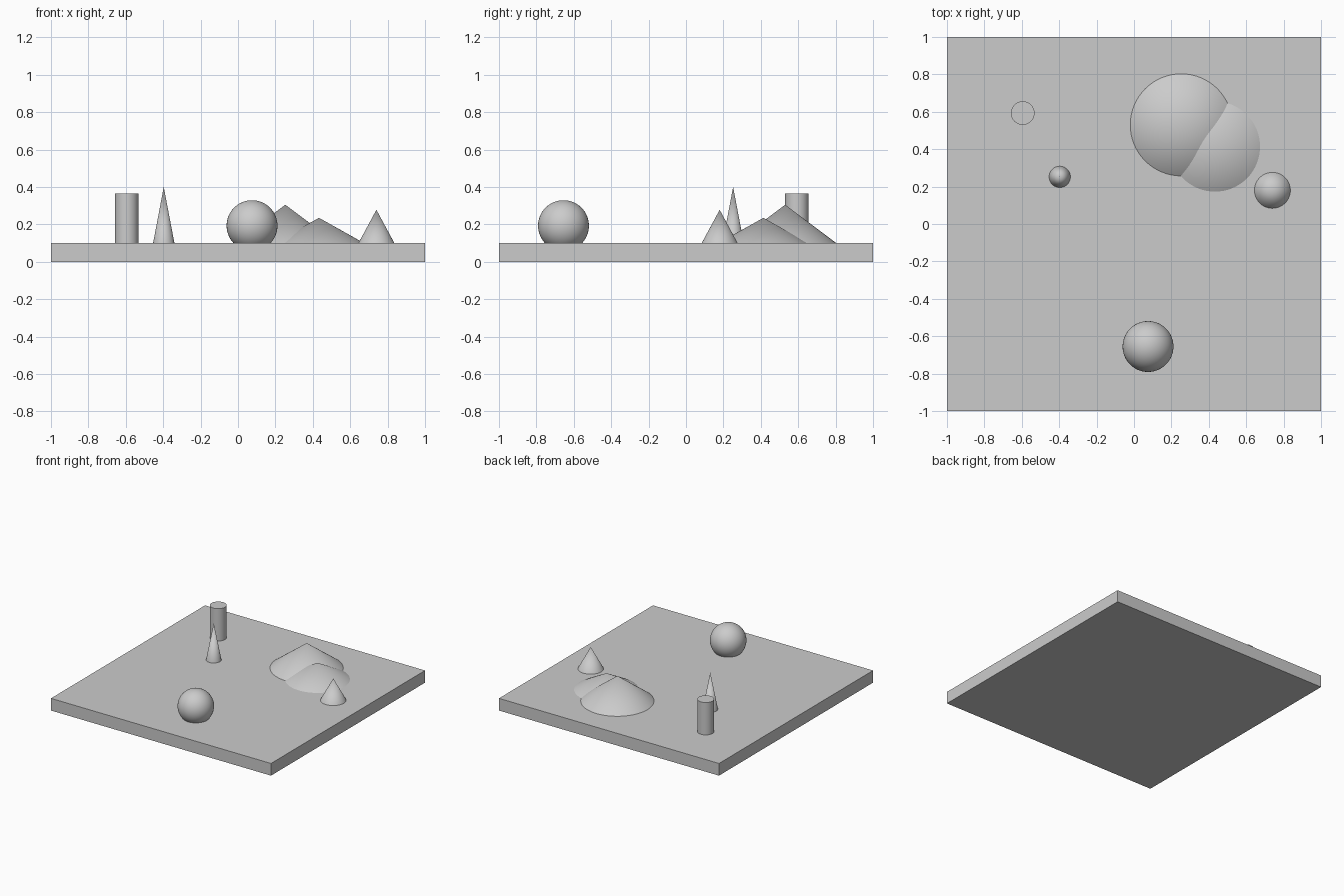
import bpy
import math

cube = bpy.data.objects.get("Cube")
if cube:
    bpy.data.objects.remove(cube, do_unlink=True)

# One plain grey for everything
grey = bpy.data.materials.new("plain_grey")
grey.use_nodes = True
colour = (0.6, 0.6, 0.6, 1)
grey.diffuse_color = colour
grey.node_tree.nodes["Principled BSDF"].inputs["Base Color"].default_value = colour

TOP = 0.1  # height of the slab's upper face


def finish(name, smooth=True):
    obj = bpy.context.object
    obj.name = name
    obj.data.materials.append(grey)
    if smooth:
        bpy.ops.object.shade_smooth_by_angle(angle=math.radians(30))
    return obj


def cone(name, x, y, radius, tip, base=TOP):
    height = tip - base
    bpy.ops.mesh.primitive_cone_add(vertices=64, radius1=radius, radius2=0, depth=height,
                                    location=(x, y, base + height / 2))
    return finish(name)


# Square ground slab
bpy.ops.mesh.primitive_cube_add(size=1, location=(0, 0, TOP / 2))
bpy.context.object.scale = (2, 2, TOP)
bpy.ops.object.transform_apply(location=False, rotation=False, scale=True)
finish("ground_slab", smooth=False)

# Two overlapping mounds, the lower one slightly sunk into the slab
cone("large_mound", 0.253, 0.53, 0.273, 0.305)
cone("low_mound", 0.433, 0.414, 0.25, 0.235, base=TOP - 0.005)

# Free-standing cones
cone("slender_cone", -0.397, 0.252, 0.057, 0.4)
cone("small_cone", 0.74, 0.18, 0.096, 0.278)

# Upright cylinder
bpy.ops.mesh.primitive_cylinder_add(vertices=64, radius=0.063, depth=0.266,
                                    location=(-0.595, 0.593, TOP + 0.133))
finish("upright_cylinder")

# Ball partly sunk into the slab
bpy.ops.mesh.primitive_uv_sphere_add(segments=64, ring_count=32, radius=0.136,
                                     location=(0.075, -0.655, 0.193))
finish("ball")
